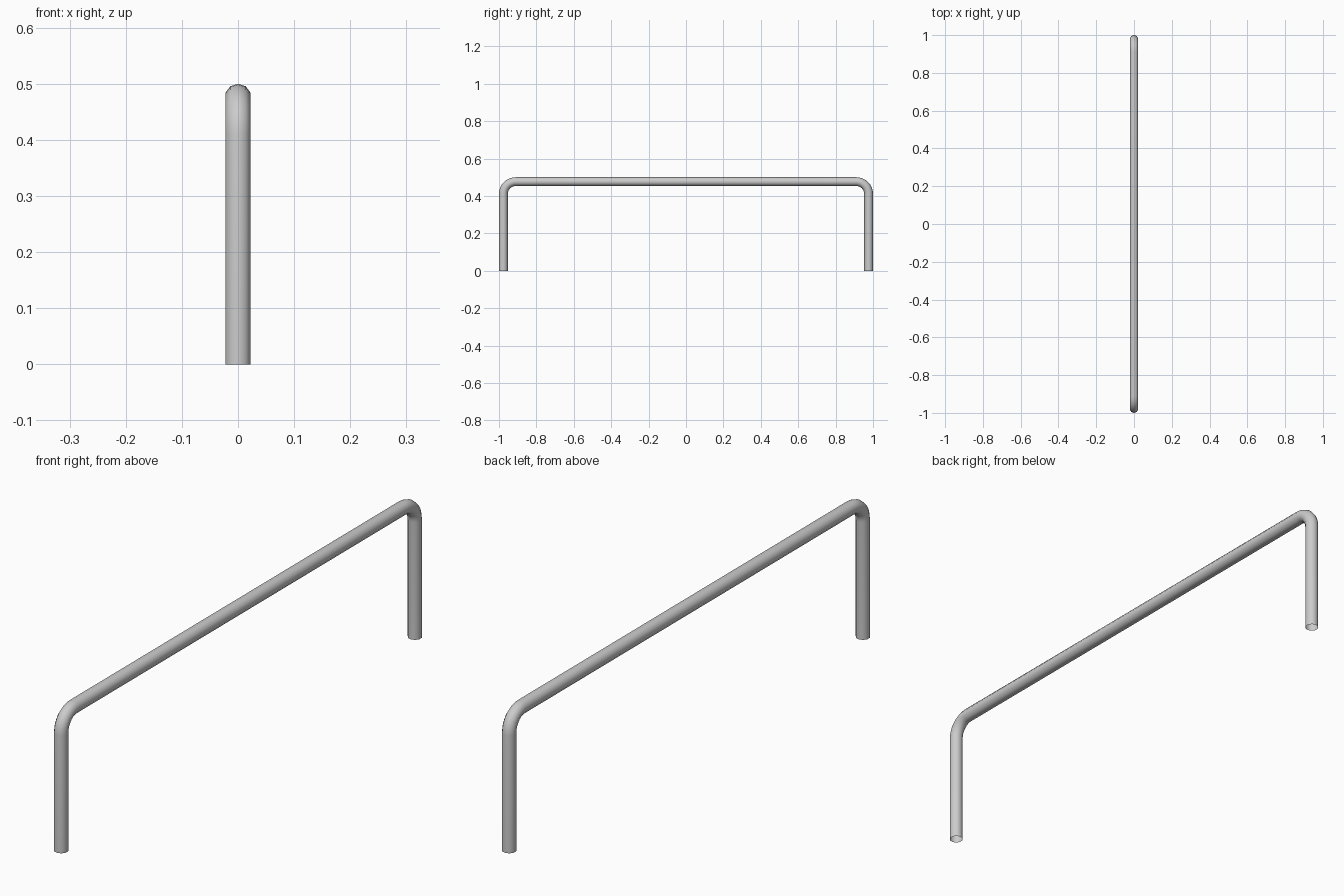
import bpy, bmesh
from math import sin, cos, pi, radians

if "Cube" in bpy.data.objects:
    bpy.data.objects.remove(bpy.data.objects["Cube"])

R = 0.0235        # tube radius
SIDES = 10
BEND = 0.066      # centreline bend radius
STEPS = 8
Y, Z = 1 - R, 0.5 - R

# Centreline of one half: (y, z, tilt of the outward direction)
path = [(Y, 0, 0)]
for i in range(STEPS + 1):
    a = pi / 2 * i / STEPS
    path.append((Y - BEND + BEND * cos(a), Z - BEND + BEND * sin(a), a))
path.append((0, Z, pi / 2))

# Sweep a ten-sided ring along it, ends left open
bm = bmesh.new()
rings = []
for y, z, a in path:
    ring = []
    for k in range(SIDES):
        t = 2 * pi * k / SIDES
        out = R * cos(t)
        ring.append(bm.verts.new((R * sin(t), y + out * cos(a), z + out * sin(a))))
    rings.append(ring)
for r0, r1 in zip(rings, rings[1:]):
    for k in range(SIDES):
        n = (k + 1) % SIDES
        bm.faces.new((r0[k], r0[n], r1[n], r1[k]))
bmesh.ops.recalc_face_normals(bm, faces=bm.faces)
# Open tube: make sure normals point away from the axis
bm.normal_update()
f = min(bm.faces, key=lambda f: -f.calc_center_median().x)
if f.normal.x < 0:
    bmesh.ops.reverse_faces(bm, faces=bm.faces)

mesh = bpy.data.meshes.new("bent_rail")
bm.to_mesh(mesh)
bm.free()
rail = bpy.data.objects.new("bent_rail", mesh)
bpy.context.collection.objects.link(rail)

# Mirror to the other leg
mir = rail.modifiers.new("mirror", 'MIRROR')
mir.use_axis = (False, True, False)
mir.merge_threshold = 0.0005

bpy.context.view_layer.objects.active = rail
rail.select_set(True)
bpy.ops.object.shade_smooth_by_angle(angle=radians(40))
